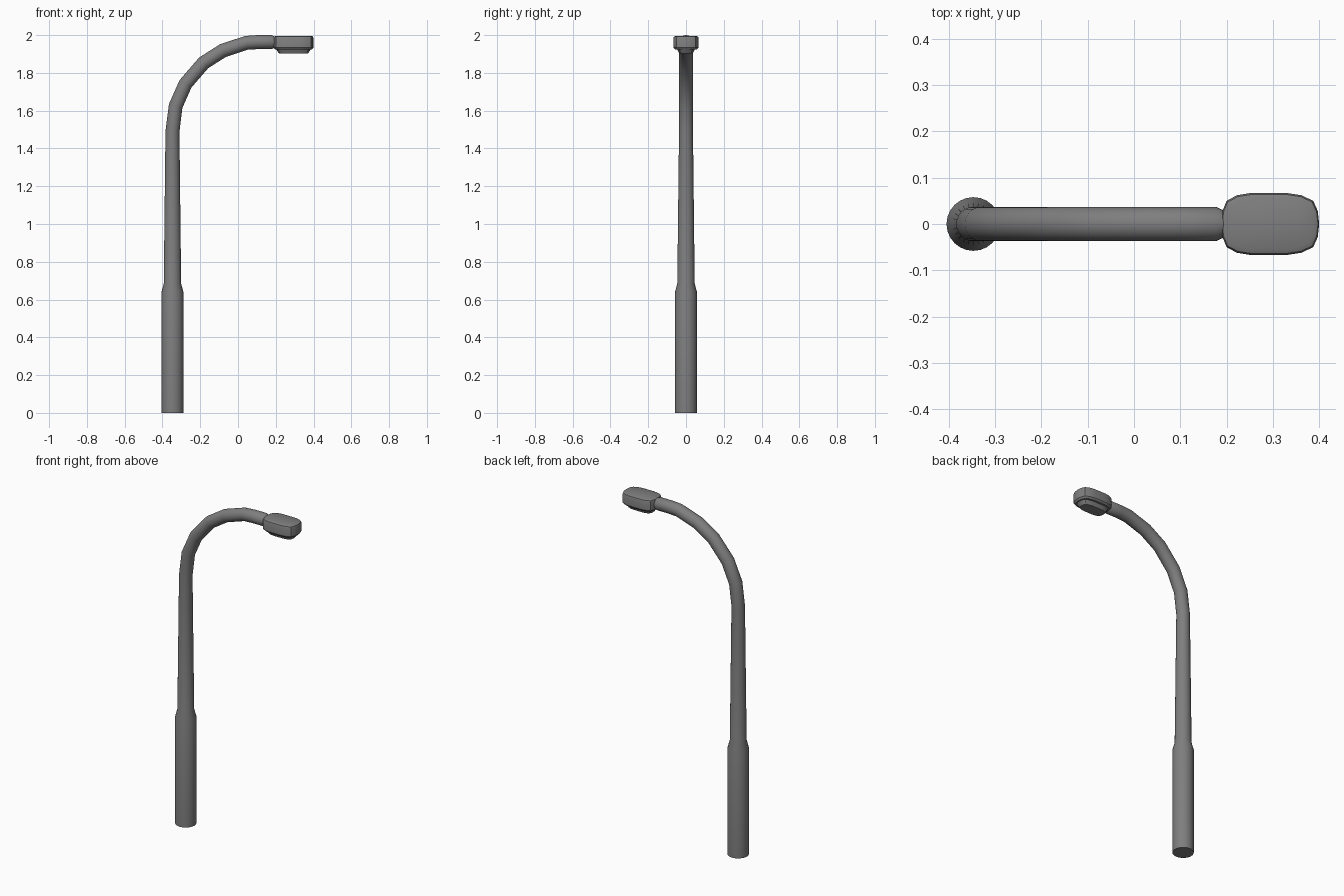
import bpy, bmesh, math
from mathutils import Vector

if "Cube" in bpy.data.objects:
    bpy.data.objects.remove(bpy.data.objects["Cube"])

grey = bpy.data.materials.new("street_lamp_grey")
grey.diffuse_color = (0.21, 0.21, 0.21, 1)
grey.use_nodes = True
grey.node_tree.nodes["Principled BSDF"].inputs["Base Color"].default_value = grey.diffuse_color


def loft(name, rings, angle=35):
    """Skin a list of equal-length point rings and cap both ends."""
    bm = bmesh.new()
    loops = [[bm.verts.new(p) for p in ring] for ring in rings]
    n = len(loops[0])
    for a, b in zip(loops, loops[1:]):
        for i in range(n):
            j = (i + 1) % n
            bm.faces.new((a[i], a[j], b[j], b[i]))
    bm.faces.new(loops[0][::-1])
    bm.faces.new(loops[-1])
    bmesh.ops.recalc_face_normals(bm, faces=bm.faces[:])
    mesh = bpy.data.meshes.new(name)
    bm.to_mesh(mesh)
    bm.free()
    mesh.materials.append(grey)
    ob = bpy.data.objects.new(name, mesh)
    bpy.context.collection.objects.link(ob)
    bpy.ops.object.select_all(action='DESELECT')
    bpy.context.view_layer.objects.active = ob
    ob.select_set(True)
    bpy.ops.object.shade_smooth_by_angle(angle=math.radians(angle))
    return ob


def tube(name, path, sides=24):
    """Sweep circles along a path of (x, z, radius) in the XZ plane."""
    pts = [Vector((x, 0, z)) for x, z, r in path]
    rings = []
    for k, p in enumerate(pts):
        before = (p - pts[k - 1]).normalized() if k else Vector()
        after = (pts[k + 1] - p).normalized() if k < len(pts) - 1 else Vector()
        t = (before + after).normalized()
        side = Vector((t.z, 0, -t.x))
        r = path[k][2]
        rings.append([p + side * (r * math.cos(a)) + Vector((0, r * math.sin(a), 0))
                      for a in (2 * math.pi * i / sides for i in range(sides))])
    return loft(name, rings)


# Pole: thick base, tapered collar, slim shaft, bent arm with chamfered tip
tube("pole_and_arm", [
    (-0.347, 0, .058), (-0.347, .64, .058), (-0.347, .685, .046),
    (-0.347, 1.49, .037), (-0.33, 1.625, .037), (-0.278, 1.742, .037),
    (-0.182, 1.853, .037), (-0.08, 1.918, .037), (0.045, 1.959, .037),
    (0.105, 1.963, .037), (0.178, 1.963, .037), (0.19, 1.963, .031), (0.21, 1.963, .028)])

# Lamp head outline (half, from outer tip to inner tip), relative to head centre
half = [(.106, 0), (.103, .028), (.093, .05), (.068, .062), (.036, .067),
        (-.042, .067), (-.072, .062), (-.094, .05), (-.103, .028), (-.106, 0)]
outline = half + [(x, -y) for x, y in half[-2:0:-1]]
CX = 0.294


def slab(name, layers):
    """Stack scaled outlines; layers are (z, x scale, y scale)."""
    return loft(name, [[(CX + x * sx, y * sy, z) for x, y in outline]
                       for z, sx, sy in layers], 32)


# Lamp housing with bevelled rims
slab("lamp_housing", [(1.925, .93, .88), (1.935, 1, 1), (1.983, 1, 1),
                      (1.992, .975, .95), (1.996, .9, .82)])
# Lens below the housing
slab("lamp_lens", [(1.902, .72, .54), (1.908, .76, .58), (1.927, .87, .72)])
